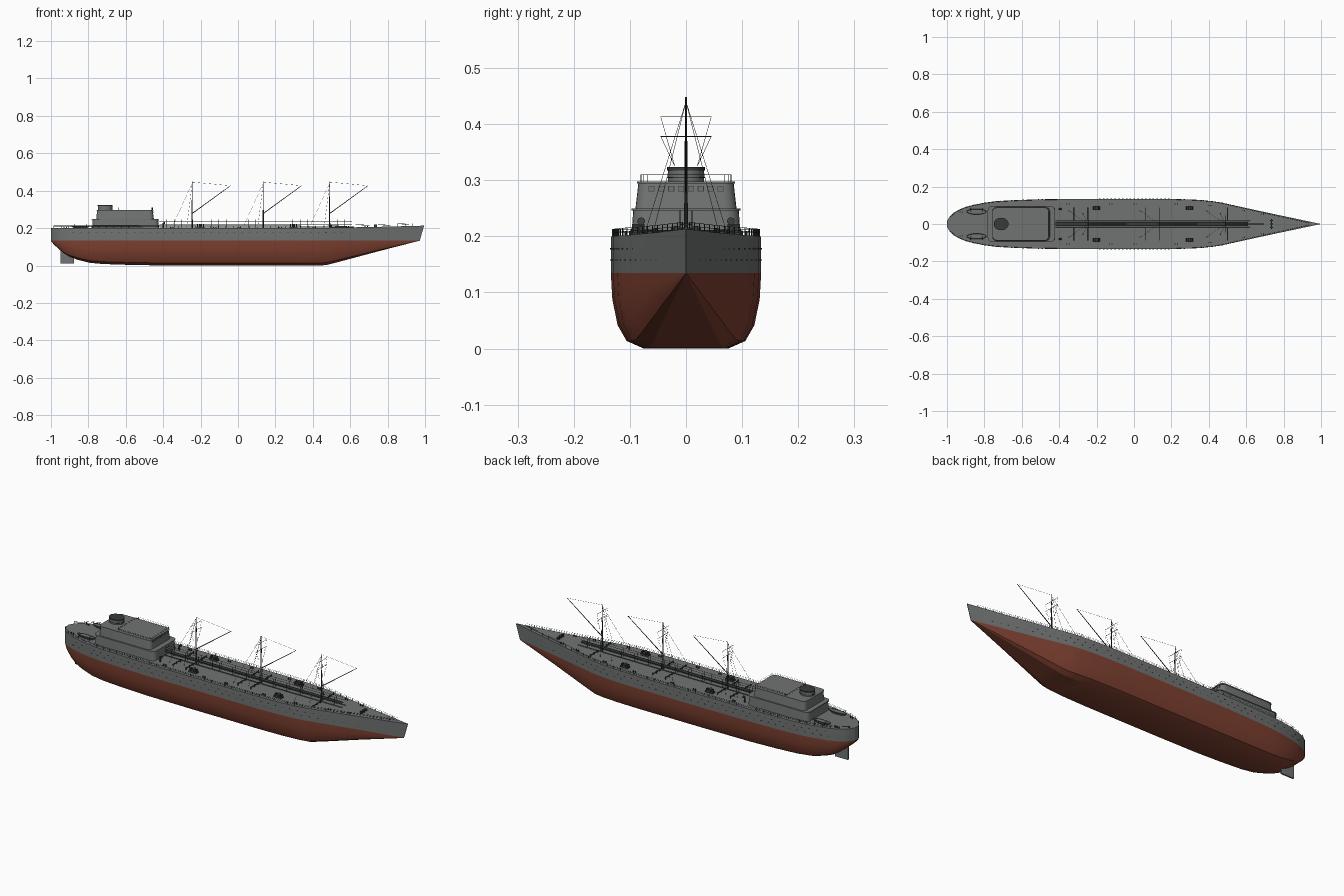
import bpy, bmesh, math
from mathutils import Vector, Matrix

if "Cube" in bpy.data.objects:
    bpy.data.objects.remove(bpy.data.objects["Cube"])

def mat(name, c):
    m = bpy.data.materials.new(name)
    m.diffuse_color = (*c, 1)
    m.use_nodes = True
    m.node_tree.nodes["Principled BSDF"].inputs["Base Color"].default_value = m.diffuse_color
    return m

GREY = mat("hull_grey", (0.165, 0.175, 0.172))
RED = mat("bottom_red", (0.21, 0.052, 0.03))
DARK = mat("fitting_dark", (0.04, 0.044, 0.044))

def finish(name, bm, *mats, smooth=None):
    bmesh.ops.recalc_face_normals(bm, faces=bm.faces)
    me = bpy.data.meshes.new(name)
    bm.to_mesh(me)
    bm.free()
    ob = bpy.data.objects.new(name, me)
    bpy.context.collection.objects.link(ob)
    for m in mats:
        me.materials.append(m)
    if smooth:
        bpy.ops.object.select_all(action='DESELECT')
        ob.select_set(True)
        bpy.context.view_layer.objects.active = ob
        bpy.ops.object.shade_smooth_by_angle(angle=math.radians(smooth))
    return ob

def rod(bm, a, b, r, r2=None, seg=5):
    a, b = Vector(a), Vector(b)
    d = b - a
    mx = Matrix.Translation((a + b) / 2) @ d.to_track_quat('Z', 'Y').to_matrix().to_4x4()
    bmesh.ops.create_cone(bm, cap_ends=True, segments=seg, radius1=r,
                          radius2=r if r2 is None else r2, depth=d.length, matrix=mx)

def box(bm, c, s, rz=0):
    mx = Matrix.Translation(c) @ Matrix.Rotation(rz, 4, 'Z') @ Matrix.Diagonal((*s, 1))
    bmesh.ops.create_cube(bm, size=1, matrix=mx)

def loft(bm, rings):
    vs = [[bm.verts.new(p) for p in r] for r in rings]
    for a, b in zip(vs, vs[1:]):
        for i in range(len(a)):
            j = (i + 1) % len(a)
            bm.faces.new((a[i], a[j], b[j], b[i]))
    bm.faces.new(vs[0])
    bm.faces.new(vs[-1])

def rounded(x0, x1, hw, r, z):
    pts = []
    for cx, cy, a0 in ((x1 - r, hw - r, 0), (x0 + r, hw - r, 90),
                       (x0 + r, r - hw, 180), (x1 - r, r - hw, 270)):
        for k in range(6):
            a = math.radians(a0 + k * 18)
            pts.append((cx + r * math.cos(a), cy + r * math.sin(a), z))
    return pts

# Hull stations: x, half breadth, keel height
WL = 0.135
ST = [(-1, .015, .13), (-.985, .04, .113), (-.965, .06, .094), (-.935, .077, .068),
      (-.9, .091, .046), (-.855, .103, .03), (-.79, .115, .014), (-.72, .123, .008),
      (-.6, .129, .004), (-.45, .133, .001), (-.2, .134, 0), (.2, .134, 0), (.33, .13, 0),
      (.42, .122, 0), (.47, .114, .002), (.53, .1, .017), (.75, .05, .076), (.972, .001, WL - .002)]

def half(x):
    for (a, ha, _), (b, hb, _) in zip(ST, ST[1:]):
        if x <= b:
            return ha + (hb - ha) * (x - a) / (b - a)
    return .001

def deck(x):
    return .2 + .014 * max(0, (x - .3) / .7) ** 1.5

SEC = [(1, 1), (.98, .65), (.91, .31), (.79, .1), (.56, 0)]
bm = bmesh.new()
rings = []
for x, h, zb in ST:
    rake = .023 * max(0, (x - .47) / .5)
    side = [(x + rake, h, deck(x))] + [(x, h * f, zb + (WL - zb) * g) for f, g in SEC]
    rings.append(side + [(px, -py, pz) for px, py, pz in reversed(side)])
loft(bm, rings)
for f in bm.faces:
    f.material_index = 1 if f.calc_center_median().z < WL - .0005 else 0
for f in bm.faces:      # transom and stem caps stay grey
    if len(f.verts) > 4:
        f.material_index = 0
finish("hull", bm, GREY, RED, smooth=25)

# Rudder
bm = bmesh.new()
box(bm, (-.913, 0, .05), (.074, .008, .076))
finish("rudder", bm, GREY)

# Hull side portholes, thin plates along both sides
bm = bmesh.new()
for row, z in enumerate((.158, .178)):
    for i in range(44):
        x = -.9 + i * .041 + row * .02
        slope = math.atan2(half(x + .01) - half(x - .01), .02)
        for s in (1, -1):
            box(bm, (x, s * (half(x) + .0002), z), (.008, .0016, .0022), s * slope)
finish("hull_portholes", bm, DARK)

# Deck edge railing
bm = bmesh.new()
xs = [-.985 + i * .04 for i in range(49)]
for s in (1, -1):
    pts = [Vector((x, s * max(half(x) - .003, .001), deck(x))) for x in xs]
    for p, q in zip(pts, pts[1:]):
        for h in (.007, .013):
            rod(bm, p + Vector((0, 0, h)), q + Vector((0, 0, h)), .0005, seg=4)
    for p in pts:
        rod(bm, p, p + Vector((0, 0, .013)), .0009, seg=4)
finish("deck_railing", bm, DARK)

# Superstructure: deckhouse, wheelhouse and roof lip
bm = bmesh.new()
loft(bm, [rounded(-.78, -.422, .097, .025, .199), rounded(-.777, -.427, .094, .025, .25)])
finish("deckhouse", bm, GREY, smooth=30)
bm = bmesh.new()
loft(bm, [rounded(-.782, -.423, .097, .025, .246), rounded(-.782, -.423, .097, .025, .25)])
finish("boat_deck", bm, GREY, smooth=30)
bm = bmesh.new()
loft(bm, [rounded(-.757, -.45, .09, .022, .25), rounded(-.754, -.456, .085, .022, .294)])
finish("wheelhouse", bm, GREY, smooth=30)
bm = bmesh.new()
loft(bm, [rounded(-.757, -.452, .087, .022, .294), rounded(-.757, -.452, .087, .022, .298)])
finish("roof", bm, GREY, smooth=30)

# Wheelhouse windows across the front, dark surround behind a grey pane
frames, panes = bmesh.new(), bmesh.new()
for i in range(8):
    y = (i - 3.5) * .0175
    box(frames, (-.4555, y, .285), (.003, .011, .01))
    box(panes, (-.4545, y, .285), (.003, .0085, .0075))
finish("window_frames", frames, DARK)
finish("window_panes", panes, GREY)

# Roof railing
bm = bmesh.new()
loop = [Vector(p) for p in rounded(-.65, -.456, .081, .012, .298)]
for i, p in enumerate(loop):
    q = loop[(i + 1) % len(loop)]
    for h in (.006, .012):
        rod(bm, p + Vector((0, 0, h)), q + Vector((0, 0, h)), .0004, seg=4)
    if i % 3 == 0:
        rod(bm, p, p + Vector((0, 0, .012)), .0005, seg=4)
finish("roof_railing", bm, DARK)

# Funnel with rim bands and dark mouth
def ellipse(cx, cy, rx, ry, z, n=32):
    return [(cx + rx * math.cos(math.tau * i / n), cy + ry * math.sin(math.tau * i / n), z)
            for i in range(n)]
bm = bmesh.new()
loft(bm, [ellipse(-.71, 0, .038, .032, z) for z in (.297, .321)])
finish("funnel", bm, GREY, smooth=30)
bm = bmesh.new()
for z0, z1 in ((.304, .306), (.317, .324)):
    loft(bm, [ellipse(-.71, 0, .04, .0335, z) for z in (z0, z1)])
finish("funnel_bands", bm, DARK, smooth=30)

# Lifeboats on the after deck
for s, n in ((1, "left"), (-1, "right")):
    bm = bmesh.new()
    loft(bm, [ellipse(-.842, s * .066, a, b, z, 20) for a, b, z in
              ((.034, .006, .2), (.046, .011, .206), (.052, .014, .214))])
    finish("lifeboat_" + n, bm, GREY, smooth=40)
    bm = bmesh.new()
    for x in (-.872, -.812):
        rod(bm, (x, s * .085, .2), (x, s * .085, .219), .0014)
        rod(bm, (x, s * .085, .219), (x, s * .066, .221), .0012)
    rim = ellipse(-.842, s * .066, .052, .014, .214, 20)
    for i in range(20):
        rod(bm, rim[i], rim[(i + 1) % 20], .0012)
    finish("davits_" + n, bm, DARK)

# Masts with derrick booms, crosstrees and rigging
for n, x in enumerate((-.245, .135, .49), 1):
    bm = bmesh.new()
    rod(bm, (x, 0, .2), (x, 0, .448), .0036, .0016, 10)
    rod(bm, (x, 0, .278), (x + .205, 0, .427), .0022, .0014, 8)
    for z in (.378, .413):
        rod(bm, (x, -.045, z), (x, .045, z), .0009)
    finish(f"mast_{n}", bm, DARK)
    bm = bmesh.new()
    rod(bm, (x, 0, .446), (x + .205, 0, .427), .0005, seg=4)
    for s in (1, -1):
        rod(bm, (x, 0, .44), (x - .11, s * .075, .2), .0005, seg=4)
        rod(bm, (x, 0, .44), (x - .03, s * .06, .2), .0005, seg=4)
        for z in (.378, .413):
            rod(bm, (x, s * .045, z), (x, s * .02, .325), .0004, seg=4)
    if n == 2:
        rod(bm, (x + .205, 0, .427), (x + .205, 0, .222), .0006, seg=4)
    finish(f"rigging_{n}", bm, DARK)

# Fore and aft catwalk with rails and cargo pipes
bm = bmesh.new()
box(bm, (.095, 0, .2215), (1.03, .02, .002))
for s in (1, -1):
    for z in (.234, .246):
        rod(bm, (-.42, s * .0105, z), (.61, s * .0105, z), .0008, seg=4)
    for i in range(27):
        x = -.42 + i * 1.03 / 26
        rod(bm, (x, s * .0105, .2), (x, s * .0105, .246), .0007, seg=4)
finish("catwalk", bm, DARK)
bm = bmesh.new()
for s in (1, -1):
    rod(bm, (-.42, s * .015, .206), (.62, s * .015, .206), .0025, seg=8)
finish("cargo_pipes", bm, GREY, smooth=40)

# Transverse manifolds, winches, bollards and vents, mirrored
man, win, bol = bmesh.new(), bmesh.new(), bmesh.new()
for s in (1, -1):
    for x in (-.32, -.245, .06, .135, .5):
        rod(man, (x, s * .015, .209), (x, s * .087, .209), .0024, seg=8)
        for y in (.025, .055, .085):
            rod(man, (x, s * y, .2), (x, s * y, .214), .002, seg=6)
    for x in (-.2, .297):
        box(win, (x, s * .085, .204), (.044, .02, .008))
        rod(win, (x, s * .085 - .011, .213), (x, s * .085 + .011, .213), .009, seg=12)
        for dx in (-.016, .016):
            box(win, (x + dx, s * .085, .212), (.005, .018, .014))
    for x in (-.93, -.36, -.13, 0, .22, .4, .58, .68):
        for dx in (0, .012):
            rod(bol, (x + dx, s * half(x) * .8, .2), (x + dx, s * half(x) * .8, deck(x) + .009), .0028, seg=8)
    rod(bol, (-.4, s * .08, .2), (-.4, s * .08, .224), .0035, seg=10)     # cowl vents
    rod(bol, (-.402, s * .08, .224), (-.39, s * .08, .227), .004, .007, 10)
finish("manifolds", man, DARK)
finish("winches", win, DARK)
finish("bollards_and_vents", bol, DARK)

# Bow windlass
bm = bmesh.new()
rod(bm, (.735, -.026, .212), (.735, .026, .212), .004, seg=10)
for y in (-.018, 0, .018):
    box(bm, (.735, y, .21), (.014, .005, .016))
finish("windlass", bm, DARK)
